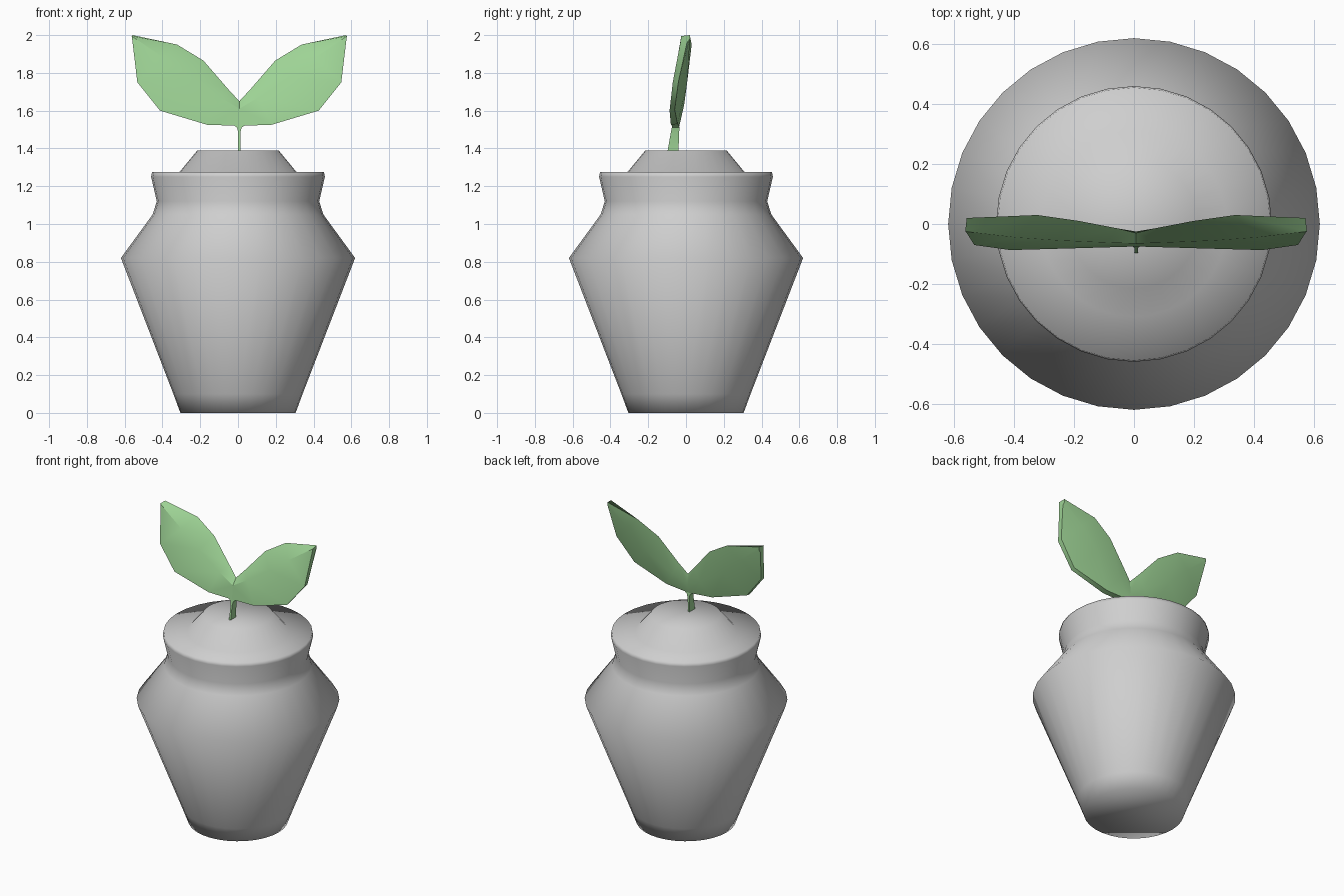
import bpy, bmesh, math

cube = bpy.data.objects.get("Cube")
if cube:
    bpy.data.objects.remove(cube, do_unlink=True)


def material(name, rgb):
    mat = bpy.data.materials.new(name)
    mat.use_nodes = True
    mat.diffuse_color = (*rgb, 1)
    mat.node_tree.nodes["Principled BSDF"].inputs["Base Color"].default_value = (*rgb, 1)
    return mat


def add_object(name, bm, mat, angle):
    bmesh.ops.recalc_face_normals(bm, faces=bm.faces)
    mesh = bpy.data.meshes.new(name)
    bm.to_mesh(mesh)
    bm.free()
    mesh.materials.append(mat)
    obj = bpy.data.objects.new(name, mesh)
    bpy.context.collection.objects.link(obj)
    bpy.ops.object.select_all(action="DESELECT")
    obj.select_set(True)
    bpy.context.view_layer.objects.active = obj
    bpy.ops.object.shade_smooth_by_angle(angle=math.radians(angle))
    return obj


def loft(bm, rings):
    """Bridge closed rings of equal length and cap both ends."""
    loops = [[bm.verts.new(p) for p in ring] for ring in rings]
    count = len(loops[0])
    for a, b in zip(loops, loops[1:]):
        for i in range(count):
            j = (i + 1) % count
            bm.faces.new((a[i], a[j], b[j], b[i]))
    bm.faces.new(loops[0])
    bm.faces.new(loops[-1])


def circle(radius, z, sides=32):
    return [(radius * math.cos(math.tau * i / sides),
             radius * math.sin(math.tau * i / sides), z) for i in range(sides)]


grey = material("pale grey", (0.62, 0.62, 0.62))
green = material("leaf green", (0.34, 0.65, 0.30))

# Pot: turned profile of (radius, height), including rim and soil mound
profile = [(0.305, 0), (0.342, 0.1), (0.62, 0.82), (0.452, 1.05), (0.43, 1.12),
           (0.46, 1.25), (0.455, 1.275), (0.31, 1.275), (0.215, 1.39)]
bm = bmesh.new()
loft(bm, [circle(r, z) for r, z in profile])
add_object("pot", bm, grey, 180)

# Leaf stations: upper edge, front ridge, lower front edge, lower back edge, back swell
stations = [
    [(0, -0.03, 1.65), (0, -0.065, 1.61), (0, -0.075, 1.52), (0, -0.035, 1.52), (0, -0.025, 1.58)],
    [(0.06, -0.015, 1.715), (0.1, -0.062, 1.67), (0.17, -0.08, 1.525), (0.17, -0.045, 1.53), (0.1, -0.01, 1.63)],
    [(0.19, 0.01, 1.865), (0.26, -0.055, 1.78), (0.42, -0.087, 1.6), (0.42, -0.06, 1.605), (0.29, 0.005, 1.74)],
    [(0.33, 0.03, 1.95), (0.4, -0.045, 1.88), (0.54, -0.07, 1.75), (0.54, -0.04, 1.755), (0.42, 0.015, 1.87)],
    [(0.565, 0.02, 2.0), (0.57, -0.025, 1.995), (0.565, -0.03, 1.96), (0.565, 0.005, 1.96), (0.565, 0.02, 1.98)],
]
centre = 0.007
for name, side in (("left_leaf", 1), ("right_leaf", -1)):
    bm = bmesh.new()
    loft(bm, [[(centre + side * x, y, z) for x, y, z in ring] for ring in stations])
    add_object(name, bm, green, 35)

# Stem: thin blade flaring into the leaves, as (half width, front y, back y, height)
levels = [(0.006, -0.098, -0.04, 1.385), (0.006, -0.08, -0.036, 1.485),
          (0.012, -0.075, -0.035, 1.51), (0.04, -0.073, -0.038, 1.53)]
bm = bmesh.new()
loft(bm, [[(centre - w, f, z), (centre + w, f, z), (centre + w, b, z), (centre - w, b, z)]
          for w, f, b, z in levels])
add_object("stem", bm, green, 35)
